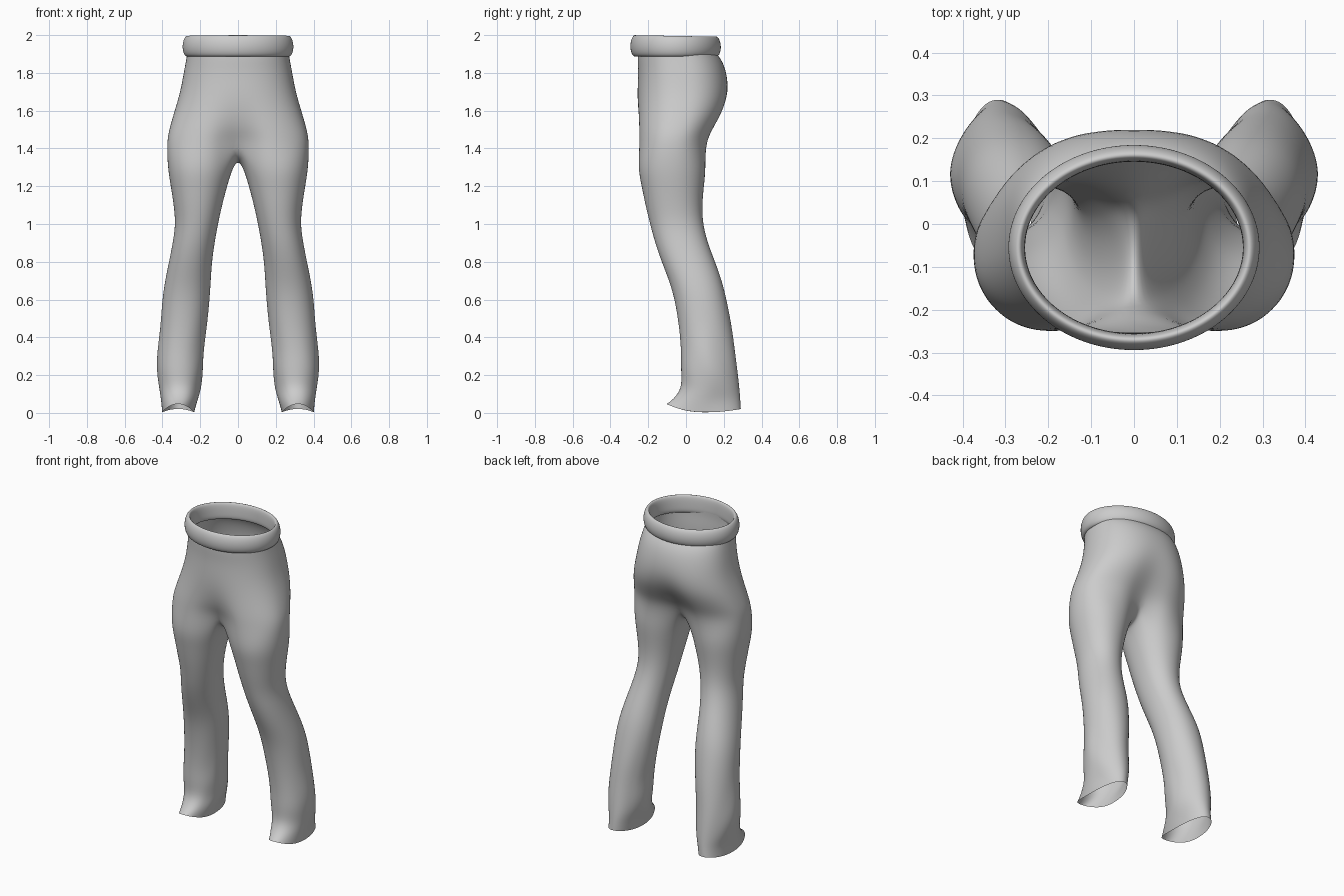
import bpy, bmesh
from math import sin, cos, pi, radians, exp, copysign

if "Cube" in bpy.data.objects:
    bpy.data.objects.remove(bpy.data.objects["Cube"])

M, K = 20, 8          # segments round the outside of a leg, and along the inseam
SPAN = radians(55)    # how far the outside panel wraps past front and back


def spow(v, e):
    return copysign(abs(v) ** e, v)


def finish(obj, mirror=True):
    bpy.context.collection.objects.link(obj)
    if mirror:
        m = obj.modifiers.new("Mirror", 'MIRROR')
        m.use_clip = True
        m.merge_threshold = 0.002
    s = obj.modifiers.new("Smooth", 'SUBSURF')
    s.levels = s.render_levels = 2
    for p in obj.data.polygons:
        p.use_smooth = True


def bridge(bm, a, b, closed):
    n = len(a)
    for i in range(n if closed else n - 1):
        j = (i + 1) % n
        bm.faces.new((a[i], a[j], b[j], b[i]))


def to_object(bm, name):
    bmesh.ops.recalc_face_normals(bm, faces=bm.faces)
    me = bpy.data.meshes.new(name)
    bm.to_mesh(me)
    bm.free()
    return bpy.data.objects.new(name, me)


# Seat rings: z, half width, front y, back y, front dip, back dip at the centre
SEAT = [
    (1.91, .268, -.255, .155, 0, 0),
    (1.87, .275, -.257, .190, 0, 0),
    (1.80, .288, -.253, .216, 0, 0),
    (1.70, .306, -.258, .232, 0, .006),
    (1.60, .336, -.264, .217, .01, .025),
    (1.50, .366, -.270, .162, .04, .05),
    (1.43, .378, -.273, .130, .085, .07),
]
# Leg rings: z, inner x, outer x, front y, back y
LEG = [
    (1.30, .027, .374, -.257, .107),
    (1.20, .058, .357, -.236, .096),
    (1.10, .084, .341, -.216, .086),
    (1.00, .106, .331, -.191, .090),
    (0.90, .124, .346, -.165, .116),
    (0.80, .138, .366, -.130, .155),
    (0.70, .144, .387, -.090, .191),
    (0.60, .150, .402, -.060, .216),
    (0.45, .166, .413, -.036, .245),
    (0.32, .182, .428, -.026, .261),
    (0.22, .184, .433, -.028, .274),
    (0.13, .196, .420, -.022, .284),
    (0.07, .214, .408, -.070, .289),
    (0.00, .232, .402, -.105, .292),
]


def seat_ring(bm, z, w, yf, yb, fd, bd):
    ring = []
    for k in range(M + 1):
        t = pi * k / M
        x = w * abs(sin(t)) ** .92 if 0 < k < M else 0
        y = (yf + yb) / 2 - (yb - yf) / 2 * spow(cos(t), .85)
        d = exp(-(x / .11) ** 2)
        y += d * (fd if t < pi / 2 else -bd)
        ring.append(bm.verts.new((x, y, z)))
    return ring


def leg_ring(bm, z, xi, xo, yf, yb):
    ring = []
    for k in range(M + K):
        if k <= M:
            a = -SPAN + (pi + 2 * SPAN) * k / M
        else:
            a = pi + SPAN + (pi - 2 * SPAN) * (k - M) / K
        c, s = cos(a), sin(a)
        # soft cloth folds below the knee
        low = max(0, min(1, (.62 - z) / .3)) * (1 if z > .05 else 0)
        f = 1 + .025 * low * sin(5 * a + 22 * z)
        taper = 1 - .18 * low * max(0, -c)
        x = (xi + xo) / 2 + (xo - xi) / 2 * spow(s, .95) * f * taper
        y = (yf + yb) / 2 - (yb - yf) / 2 * spow(c, .95)
        zz = z
        if z == 0:
            zz = .003 + (.045 if c > 0 else .018) * c * c
        ring.append(bm.verts.new((x, y, zz)))
    return ring


# Trousers: half a seat flowing into one leg, then mirrored
bm = bmesh.new()
rings = [seat_ring(bm, *r) for r in SEAT]
for a, b in zip(rings, rings[1:]):
    bridge(bm, a, b, False)
top = rings[-1]
y0, y1 = top[-1].co.y, top[0].co.y
inseam = []
for k in range(1, K):
    u = k / K
    inseam.append(bm.verts.new((0, y0 + (y1 - y0) * u, 1.43 - .095 * sin(pi * u) ** .7)))
prev = top + inseam
for r in LEG:
    ring = leg_ring(bm, *r)
    bridge(bm, prev, ring, True)
    prev = ring
finish(to_object(bm, "trousers"))

# Waistband: a soft rolled band, profile of (outward offset, z)
BAND = [(-.022, 1.888), (.0, 1.884), (.014, 1.905), (.019, 1.94), (.013, 1.975),
        (-.001, 1.998), (-.014, 1.995), (-.02, 1.97), (-.022, 1.93)]
bm = bmesh.new()
N = 40
loops = []
for off, z in BAND:
    loops.append([bm.verts.new(((.277 + off) * sin(2 * pi * i / N),
                                -.055 - (.223 + off) * cos(2 * pi * i / N),
                                z + .004 * cos(2 * pi * i / N) * (z - 1.88) / .12))
                  for i in range(N)])
for a, b in zip(loops, loops[1:] + loops[:1]):
    bridge(bm, a, b, True)
finish(to_object(bm, "waistband"), False)
